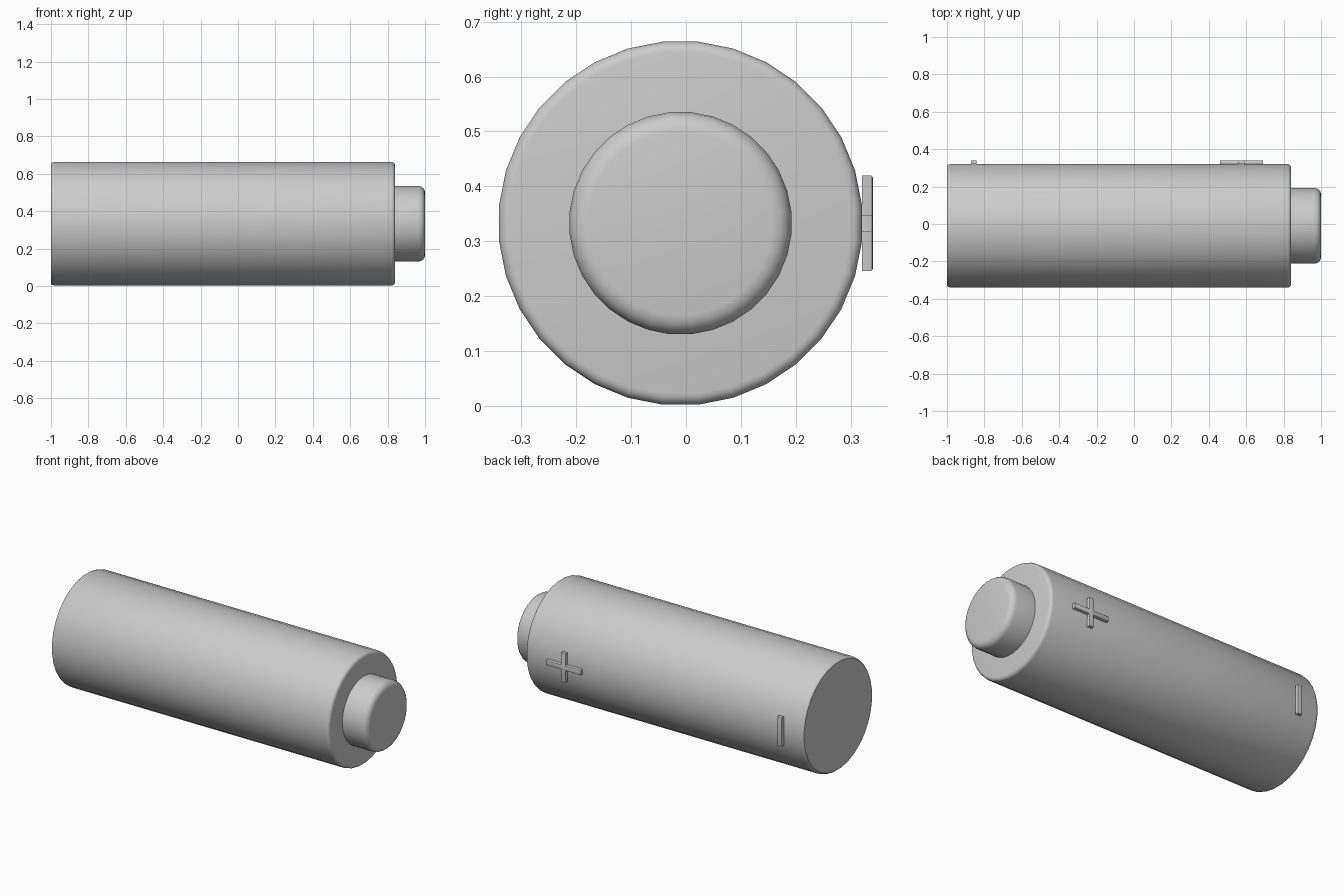
import bpy
import bmesh
import math
from mathutils import Matrix, Vector

if "Cube" in bpy.data.objects:
    bpy.data.objects.remove(bpy.data.objects["Cube"])

GREY = (0.6, 0.6, 0.6, 1.0)
SIDES = 32
AXIS = Vector((0, -0.01, 0.333))

metal = bpy.data.materials.new("plain_grey")
metal.use_nodes = True
metal.diffuse_color = GREY
metal.node_tree.nodes["Principled BSDF"].inputs["Base Color"].default_value = GREY


def finish(name, bm, angle):
    bmesh.ops.recalc_face_normals(bm, faces=bm.faces)
    mesh = bpy.data.meshes.new(name)
    bm.to_mesh(mesh)
    bm.free()
    mesh.materials.append(metal)
    obj = bpy.data.objects.new(name, mesh)
    bpy.context.collection.objects.link(obj)
    bpy.ops.object.select_all(action='DESELECT')
    obj.select_set(True)
    bpy.context.view_layer.objects.active = obj
    bpy.ops.object.shade_smooth_by_angle(angle=math.radians(angle))
    return obj


def round_corner(x, r, size, steps=4):
    """Profile points of a rounded outer edge ending at the plane x."""
    arc = [math.pi / 2 * i / steps for i in range(steps + 1)]
    return [(x - size + size * math.sin(a), r - size + size * math.cos(a)) for a in arc]


def lathe(name, profile):
    """Turn (x, radius) points about the long axis and cap both ends."""
    bm = bmesh.new()
    rings = []
    for x, r in profile:
        angles = [2 * math.pi * (i + 0.5) / SIDES for i in range(SIDES)]
        rings.append([bm.verts.new(AXIS + Vector((x, r * math.cos(a), r * math.sin(a))))
                      for a in angles])
    for a, b in zip(rings, rings[1:]):
        for i in range(SIDES):
            j = (i + 1) % SIDES
            bm.faces.new((a[i], a[j], b[j], b[i]))
    bm.faces.new(rings[0])
    bm.faces.new(rings[-1])
    return finish(name, bm, 40)


def raised_bars(name, x, sizes):
    """Extrude a bar or a cross outline outwards from the back of the case."""
    w, h, t = sizes
    bm = bmesh.new()
    if w > t:
        outline = [(w, t), (t, t), (t, h), (-t, h), (-t, t), (-w, t),
                   (-w, -t), (-t, -t), (-t, -h), (t, -h), (t, -t), (w, -t)]
    else:
        outline = [(t, h), (-t, h), (-t, -h), (t, -h)]
    face = bm.faces.new([bm.verts.new((x + u, 0.32, AXIS.z + v)) for u, v in outline])
    out = bmesh.ops.extrude_face_region(bm, geom=[face])["geom"]
    moved = [v for v in out if isinstance(v, bmesh.types.BMVert)]
    bmesh.ops.translate(bm, verts=moved, vec=(0, 0.02, 0))
    bmesh.ops.recalc_face_normals(bm, faces=bm.faces)
    # Soften the outer rim
    rim = [e for e in bm.edges if all(v.co.y > 0.33 for v in e.verts)]
    bmesh.ops.bevel(bm, geom=rim, offset=0.004, segments=2, profile=0.5, affect='EDGES')
    return finish(name, bm, 40)


# Main case with a small chamfer at the flat end and a rounded shoulder
lathe("battery_case", [(-1, 0.322), (-0.993, 0.328), (-0.98, 0.332)]
      + round_corner(0.84, 0.332, 0.02))

# Contact button
lathe("contact_button", [(0.82, 0.203)] + round_corner(1.0, 0.203, 0.035))

# Raised polarity marks on the back
raised_bars("plus_mark", 0.575, (0.115, 0.087, 0.015))
raised_bars("minus_mark", -0.857, (0.015, 0.087, 0.015))
